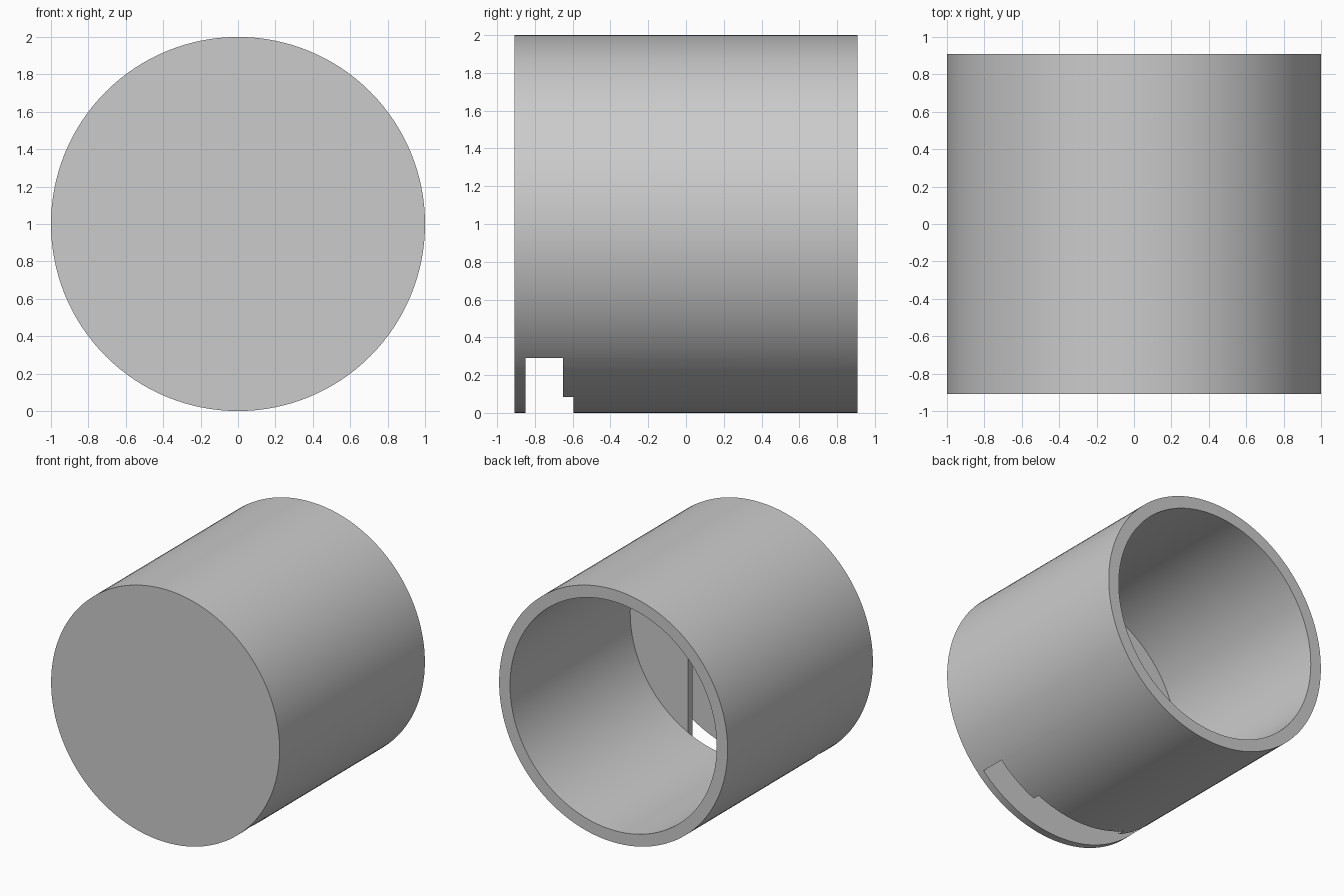
import bpy, bmesh, math
from mathutils import Matrix, Vector

old = bpy.data.objects.get("Cube")
if old:
    bpy.data.objects.remove(old, do_unlink=True)

HALF, BORE = 0.908, 0.905      # half length of the drum, radius of the bore
FLOOR = -0.595                 # inner face of the thick front wall

grey = bpy.data.materials.new("plain grey")
grey.use_nodes = True
colour = (0.6, 0.6, 0.6, 1)
grey.diffuse_color = colour
grey.node_tree.nodes["Principled BSDF"].inputs["Base Color"].default_value = colour


def prism(name, outline, y0, y1):
    """Extrude an x-z outline along y."""
    bm = bmesh.new()
    face = bm.faces.new([bm.verts.new((x, y0, z)) for x, z in outline])
    moved = bmesh.ops.extrude_face_region(bm, geom=[face])["geom"]
    bmesh.ops.translate(bm, vec=(0, y1 - y0, 0),
                        verts=[v for v in moved if isinstance(v, bmesh.types.BMVert)])
    bmesh.ops.recalc_face_normals(bm, faces=bm.faces)
    mesh = bpy.data.meshes.new(name)
    bm.to_mesh(mesh)
    bm.free()
    obj = bpy.data.objects.new(name, mesh)
    bpy.context.collection.objects.link(obj)
    mesh.materials.append(grey)
    return obj


def arc(radius, sweep, steps):
    return [(radius * math.cos(sweep * i / steps), 1 + radius * math.sin(sweep * i / steps))
            for i in range(steps)]


def circle(radius):
    return arc(radius, math.tau, 128)


def slot(half_width):
    """Round-topped slot running out through the bottom."""
    return arc(half_width, math.pi, 48) + [(-half_width, 1), (-half_width, -0.2), (half_width, -0.2)]


# Drum, closed at the front and open at the back
drum = prism("drum", circle(1), -HALF, HALF)

# Bore, and a T-shaped slot inside the front wall
cutters = [
    prism("bore_cutter", circle(BORE), FLOOR, 1.2),
    prism("slot_head_cutter", slot(0.705), -0.85, -0.65),
    prism("slot_neck_cutter", slot(0.40), -0.75, FLOOR + 0.0005),
]
bpy.context.view_layer.objects.active = drum
for cutter in cutters:
    mod = drum.modifiers.new(cutter.name, "BOOLEAN")
    mod.operation, mod.solver, mod.object = "DIFFERENCE", "EXACT", cutter
    bpy.ops.object.modifier_apply(modifier=mod.name)
    bpy.data.objects.remove(cutter, do_unlink=True)

# Smooth round walls with crisp rims
bpy.ops.object.select_all(action="DESELECT")
drum.select_set(True)
bpy.ops.object.shade_smooth_by_angle(angle=math.radians(30))
